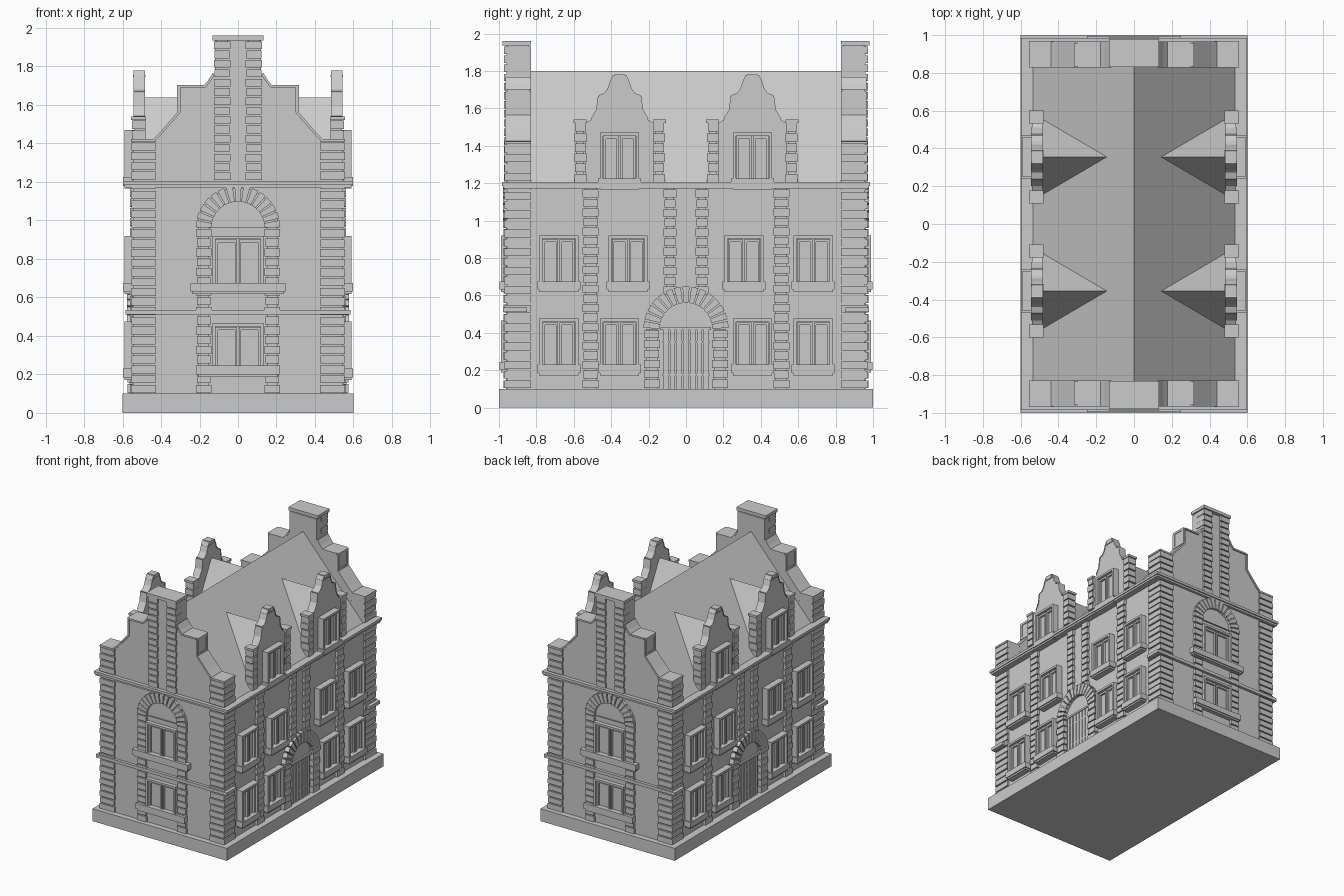
import bpy, bmesh, math
from mathutils import Matrix, Vector

old = bpy.data.objects.get("Cube")
if old:
    bpy.data.objects.remove(old, do_unlink=True)

stone = bpy.data.materials.new("grey stone")
stone.use_nodes = True
GREY = (0.6, 0.6, 0.6, 1)
stone.diffuse_color = GREY
stone.node_tree.nodes["Principled BSDF"].inputs["Base Color"].default_value = GREY

# Every wall is drawn facing the front: u runs along the wall, z up, d outwards.
FRONT_BACK = {"front": 0, "back": 180}
SIDES = {"left": 90, "right": 270}


def prism(bm, pts, d0, d1):
    """Extrude a (u, z) outline between two distances from the centre."""
    a = [bm.verts.new((u, -d0, z)) for u, z in pts]
    b = [bm.verts.new((u, -d1, z)) for u, z in pts]
    bm.faces.new(a)
    bm.faces.new(b[::-1])
    for i in range(len(pts)):
        j = (i + 1) % len(pts)
        bm.faces.new((a[i], b[i], b[j], a[j]))


def box(bm, u0, u1, z0, z1, d0, d1):
    prism(bm, [(u0, z0), (u1, z0), (u1, z1), (u0, z1)], d0, d1)


def stack(bm, u0, u1, z0, z1, d0, d1, pitch=0.05, gap=0.009):
    """Column of separate stones with open joints and a recessed core."""
    n = max(1, round((z1 - z0) / pitch))
    h = (z1 - z0) / n
    for i in range(n):
        t = 0.004 * (i % 2)
        box(bm, u0 + t, u1 - t, z0 + i * h + gap / 2, z0 + (i + 1) * h - gap / 2, d0, d1)
    box(bm, u0 + 0.012, u1 - 0.012, z0, z1, d0, d1 - 0.012)


def arch(bm, z, r0, r1, d0, d1, n=15):
    """Half ring of wedge stones."""
    step = math.pi / n
    for i in range(n):
        a, b = i * step + 0.022, (i + 1) * step - 0.022
        prism(bm, [(r * math.cos(t), z + r * math.sin(t))
                   for r, t in ((r0, a), (r1, a), (r1, b), (r0, b))], d0, d1)


def coping(bm, pts, t, d0, d1):
    """Thin slabs laid on the outside of a stepped edge, on both halves."""
    for (u0, z0), (u1, z1) in zip(pts, pts[1:]):
        n = Vector((z1 - z0, u0 - u1)).normalized() * t
        if n.x < 0 or n.y < 0:
            n = -n
        quad = [(u0, z0), (u1, z1), (u1 + n.x, z1 + n.y), (u0 + n.x, z0 + n.y)]
        prism(bm, quad, d0, d1)
        prism(bm, [(-u, z) for u, z in quad], d0, d1)


def window(bm, u, z0, z1, wall, w=0.105, out=0.05, sill=0.115):
    """Framed pair of casements with a sill."""
    f = wall + out
    for s in (-1, 1):
        a, b = sorted((u + s * w, u + s * (w - 0.017)))
        box(bm, a, b, z0, z1, wall - 0.01, f)
        a, b = sorted((u + s * 0.004, u + s * (w - 0.019)))
        box(bm, a, a + 0.012, z0, z1 - 0.019, wall - 0.01, f - 0.018)
        box(bm, b - 0.012, b, z0, z1 - 0.019, wall - 0.01, f - 0.018)
        box(bm, a, b, z1 - 0.034, z1 - 0.019, wall - 0.01, f - 0.018)
    box(bm, u - w, u + w, z1 - 0.017, z1, wall - 0.01, f)
    box(bm, u - w, u + w, z0, z1, wall - 0.01, f - 0.034)
    box(bm, u - sill, u + sill, z0 - 0.035, z0 + 0.01, wall - 0.01, f + 0.008)
    box(bm, u - sill + 0.01, u + sill - 0.01, z0 - 0.048, z0 - 0.035, wall - 0.01, f)


def place(name, build, turns=None):
    """Make one mesh and put a copy on each listed wall."""
    bm = bmesh.new()
    build(bm)
    bmesh.ops.recalc_face_normals(bm, faces=bm.faces)
    me = bpy.data.meshes.new(name)
    bm.to_mesh(me)
    bm.free()
    me.materials.append(stone)
    for side, deg in (turns or {"": 0}).items():
        ob = bpy.data.objects.new((side + "_" + name).strip("_"), me)
        ob.matrix_world = Matrix.Rotation(math.radians(deg), 4, "Z")
        bpy.context.collection.objects.link(ob)


FW, SW = 0.955, 0.54          # wall planes: front and side
RIDGE, EAVE = 1.80, 1.20
SLOPE = (RIDGE - EAVE) / SW

place("plinth", lambda bm: box(bm, -0.6, 0.6, 0, 0.1, -1, 1))
place("main_walls", lambda bm: box(bm, -SW, SW, 0.1, EAVE, -0.9, 0.9))
place("main_roof", lambda bm: prism(bm, [(-SW, EAVE), (SW, EAVE), (0, RIDGE)], -0.84, 0.84))


# String course running all the way round
def cornice(bm):
    box(bm, -0.59, 0.59, 1.17, 1.185, -0.975, 0.975)
    box(bm, -0.597, 0.597, 1.185, 1.205, -0.985, 0.985)
place("cornice", cornice)
place("middle_course", lambda bm: box(bm, -0.585, 0.585, 0.51, 0.535, 0.85, 0.978), FRONT_BACK)

# Gable end walls with stepped and curved shoulders
EDGE = [(0.43, 1.415), (0.395, 1.45), (0.30, 1.56), (0.30, 1.69), (0.17, 1.69),
        (0.145, 1.72), (0.12, 1.76)]


def gable(bm):
    half = [(SW, 0.1), (SW, 1.41)] + EDGE + [(0.12, 1.93)]
    prism(bm, half + [(-u, z) for u, z in half[::-1]], 0.83, FW)
    coping(bm, EDGE, 0.013, 0.828, 0.965)
place("gable_wall", gable, FRONT_BACK)


def shoulder_panels(bm):
    for s in (-1, 1):
        for d in (0.835, 0.94):
            box(bm, s * 0.308, s * 0.318, 1.57, 1.70, d, d + 0.018)
        box(bm, s * 0.3, s * 0.318, 1.685, 1.703, 0.835, 0.958)
        box(bm, s * 0.3, s * 0.318, 1.565, 1.58, 0.835, 0.958)
place("shoulder_panels", shoulder_panels, FRONT_BACK)


def chimney(bm):
    for s in (-1, 1):
        a, b = sorted((s * 0.04, s * 0.125))
        stack(bm, a, b, 1.205, 1.935, 0.885, 0.972)
    box(bm, -0.12, 0.12, 1.7, 1.94, 0.84, 0.95)
    box(bm, -0.132, 0.132, 1.935, 1.96, 0.83, 0.98)
place("chimney", chimney, FRONT_BACK)


def corner_quoins(bm):
    for s in (-1, 1):
        a, b = sorted((s * 0.425, s * 0.557))
        stack(bm, a, b, 0.1, 1.41, 0.828, 0.97)
        box(bm, a, b, 1.408, 1.422, 0.828, 0.97)
place("corner_quoins", corner_quoins, FRONT_BACK)


# Tall arched surround and two windows on each gable end
def gable_arch(bm):
    for s in (-1, 1):
        a, b = sorted((s * 0.138, s * 0.218))
        stack(bm, a, b, 0.1, 0.96, 0.94, 0.975)
    arch(bm, 0.96, 0.138, 0.22, 0.94, 0.978)
    arch(bm, 0.96, 0.14, 0.21, 0.94, 0.966, 1)
    n = 24
    ring = [math.pi * i / n for i in range(n + 1)]
    prism(bm, [(0.21 * math.cos(t), 0.96 + 0.21 * math.sin(t)) for t in ring]
          + [(0.14 * math.cos(t), 0.96 + 0.14 * math.sin(t)) for t in ring[::-1]], 0.94, 0.966)
place("gable_arch", gable_arch, FRONT_BACK)


def gable_windows(bm):
    window(bm, 0, 0.665, 0.92, FW, 0.135, 0.033, 0.248)
    window(bm, 0, 0.235, 0.465, FW, 0.135, 0.033, 0.218)
place("gable_windows", gable_windows, FRONT_BACK)


def side_windows(bm):
    for s in (-1, 1):
        window(bm, s * 0.68, 0.22, 0.475, SW)
        window(bm, s * 0.355, 0.22, 0.475, SW)
        window(bm, s * 0.68, 0.665, 0.92, SW)
        window(bm, s * 0.31, 0.665, 0.92, SW)
        window(bm, s * 0.355, 1.215, 1.47, SW)
place("side_windows", side_windows, SIDES)


def side_pilasters(bm):
    for s in (-1, 1):
        for u, w, z in ((0.51, 0.043, 0.1), (0.085, 0.034, 0.6)):
            stack(bm, s * u - w, s * u + w, z, 1.17, 0.52, 0.562)
place("side_pilasters", side_pilasters, SIDES)


# Arched doorway with a planked double door
def doorway(bm):
    for s in (-1, 1):
        a, b = sorted((s * 0.14, s * 0.225))
        stack(bm, a, b, 0.1, 0.42, 0.52, 0.575)
    n = 24
    ring = [math.pi * i / n for i in range(n + 1)]
    prism(bm, [(0.215 * math.cos(t), 0.42 + 0.215 * math.sin(t)) for t in ring], 0.52, 0.548)
    arch(bm, 0.42, 0.14, 0.228, 0.52, 0.578)
place("door_arch", doorway, SIDES)


def door(bm):
    n, w = 7, 0.125
    for i in range(n):
        a = -w + 2 * w * i / n
        box(bm, a + 0.004, a + 2 * w / n - 0.004, 0.1, 0.415, 0.52, 0.556)
    for z in (0.17, 0.345):
        box(bm, -w, w, z, z + 0.012, 0.52, 0.553)
    box(bm, -w - 0.01, w + 0.01, 0.415, 0.43, 0.52, 0.562)
place("door", door, SIDES)

# Roof dormers: stepped facade, stone piers and a pitched roof running back
STEPS = [(0.185, 1.52), (0.15, 1.54), (0.12, 1.59), (0.11, 1.665), (0.08, 1.675),
         (0.06, 1.70), (0.045, 1.745), (0.03, 1.775)]


def dormer_facades(bm):
    for c in (-0.355, 0.355):
        start = len(bm.verts)
        half = [(0.185, 1.2)] + STEPS
        prism(bm, half + [(-u, z) for u, z in half[::-1]], 0.485, SW)
        coping(bm, STEPS[1:], 0.006, 0.482, SW + 0.004)
        box(bm, -0.038, 0.038, 1.745, 1.755, 0.48, SW + 0.006)
        box(bm, -0.028, 0.028, 1.755, 1.78, 0.482, SW + 0.004)
        for s in (-1, 1):
            a, b = sorted((s * 0.178, s * 0.242))
            stack(bm, a, b, 1.2, 1.525, 0.48, 0.552)
            box(bm, min(a, s * 0.247), max(b, s * 0.247), 1.522, 1.54, 0.478, 0.556)
        bm.verts.ensure_lookup_table()
        bmesh.ops.translate(bm, verts=bm.verts[start:], vec=(c, 0, 0))
place("dormer_facades", dormer_facades, SIDES)


def dormer_roofs(bm):
    top, face = 1.64, 0.485
    low = RIDGE - SLOPE * face
    for c in (-0.355, 0.355):
        v = [bm.verts.new(p) for p in ((c - 0.2, -face, low), (c + 0.2, -face, low),
             (c, -face, top), (c, -(RIDGE - top) / SLOPE, top))]
        for f in ((0, 1, 2), (1, 3, 2), (0, 2, 3), (0, 3, 1)):
            bm.faces.new([v[i] for i in f])
place("dormer_roofs", dormer_roofs, SIDES)
